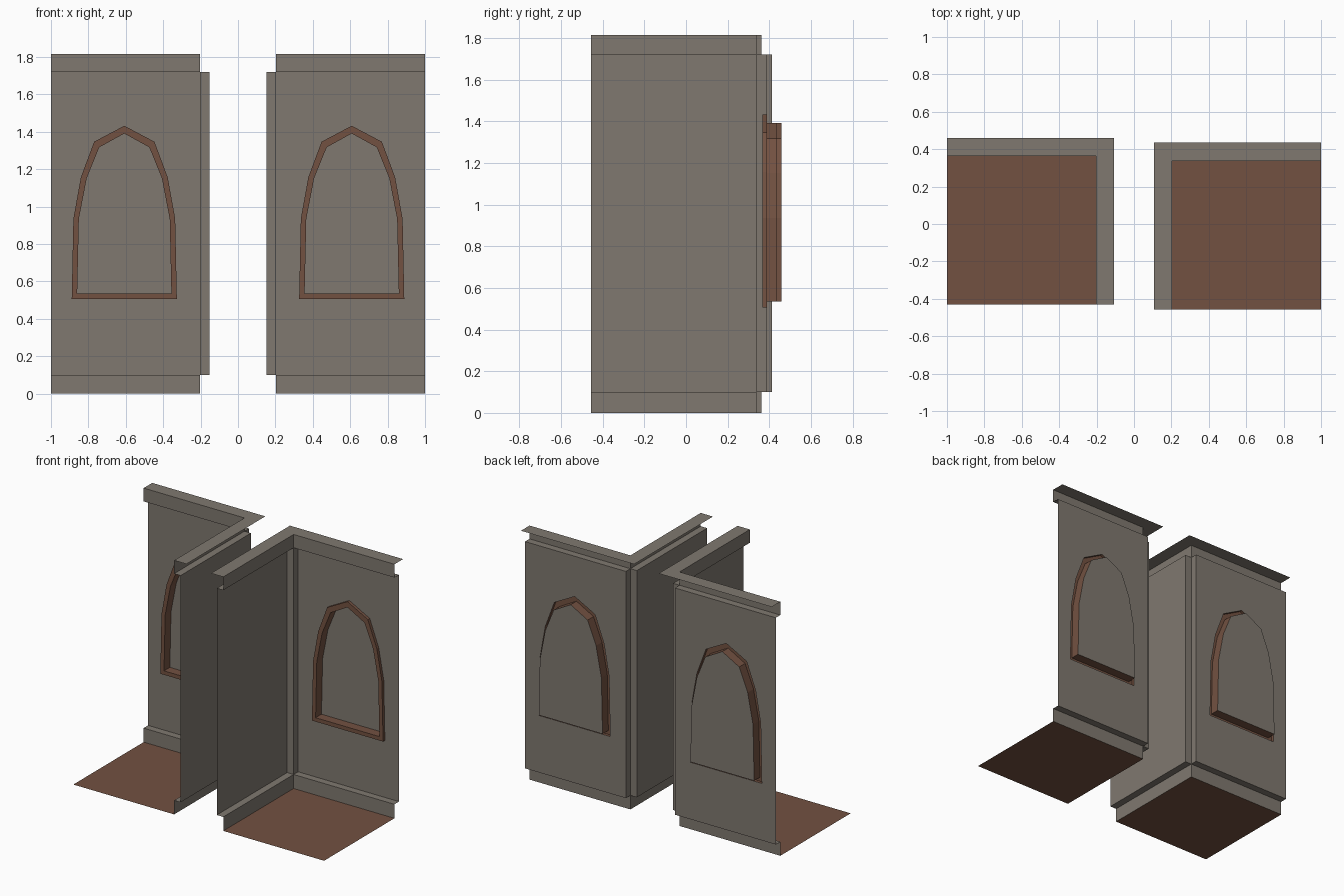
import bpy, bmesh
from mathutils import Vector

if "Cube" in bpy.data.objects:
    bpy.data.objects.remove(bpy.data.objects["Cube"])


def material(name, rgb):
    m = bpy.data.materials.new(name)
    m.diffuse_color = (*rgb, 1)
    m.use_nodes = True
    m.node_tree.nodes["Principled BSDF"].inputs["Base Color"].default_value = m.diffuse_color
    return m


STONE = material("grey_stone", (0.215, 0.19, 0.16))
WOOD = material("brown_wood", (0.17, 0.083, 0.053))

X0, X1 = 0.203, 1.0          # inner side wall face and open end
HALF = 0.397                 # half depth of the floor
REC, CAP = 0.051, 0.097      # recess of the wall panel, width of the cap
Z = (0.0, 0.10, 1.72, 1.815)
CX = 0.608                   # window centre

# half outlines of the pointed window: (half width, height)
OUTER = [(0.281, 0.507), (0.272, 0.935), (0.232, 1.157), (0.161, 1.347), (0, 1.432)]
INNER = [(0.252, 0.535), (0.243, 0.935), (0.201, 1.152), (0.134, 1.317), (0, 1.391)]


def outline(half, y):
    right = [(CX + w, y, z) for w, z in half]
    left = [(CX - w, y, z) for w, z in reversed(half[:-1])]
    return right + left


def finish(bm, name, mat, side, facing=None):
    """Mirror to the wanted side, turn faces towards a direction, link object."""
    bm.normal_update()
    for f in bm.faces:
        if facing and f.normal.dot(Vector(facing)) < 0:
            f.normal_flip()
    if side < 0:
        for v in bm.verts:
            v.co.x *= -1
        bmesh.ops.reverse_faces(bm, faces=bm.faces[:])
    me = bpy.data.meshes.new(name)
    bm.to_mesh(me)
    bm.free()
    me.materials.append(mat)
    ob = bpy.data.objects.new(name, me)
    bpy.context.collection.objects.link(ob)


def quads(polys, name, mat, side, facing=None):
    bm = bmesh.new()
    for p in polys:
        bm.faces.new([bm.verts.new(c) for c in p])
    bmesh.ops.remove_doubles(bm, verts=bm.verts[:], dist=1e-5)
    finish(bm, name, mat, side, facing)


def ring(a, b):
    n = len(a)
    return [(a[i], a[(i + 1) % n], b[(i + 1) % n], b[i]) for i in range(n)]


def corner_piece(tag, side, dy):
    y0, y1 = -HALF + dy, HALF + dy
    back = lambda u, off, z: (u, y1 + off, z)
    flank = lambda u, off, z: (X0 - off, u, z)

    # floor
    quads([[(X0, y0, 0), (X1, y0, 0), (X1, y1, 0), (X0, y1, 0)]],
          tag + "_floor", WOOD, side, (0, 0, 1))

    # skirting, cornice, ledges, cap and corner return of both walls
    for name, P, c, e, sgn, face in (("back", back, X0, X1, -1, (1, -1, 0)),
                                     ("side", flank, y1, y0, 1, (1, -1, 0))):
        def strip(o1, z1, o2, z2, c1=c, c2=c):
            return [P(c1, o1, z1), P(e, o1, z1), P(e, o2, z2), P(c2, o2, z2)]
        quads([strip(0, Z[0], 0, Z[1])], f"{tag}_{name}_skirting", STONE, side, face)
        quads([strip(0, Z[2], 0, Z[3])], f"{tag}_{name}_cornice", STONE, side, face)
        quads([strip(0, Z[1], REC, Z[1])], f"{tag}_{name}_lower_ledge", STONE, side, (0, 0, 1))
        quads([strip(0, Z[2], REC, Z[2])], f"{tag}_{name}_upper_ledge", STONE, side, (0, 0, -1))
        quads([strip(0, Z[3], CAP, Z[3], c, c + sgn * CAP)],
              f"{tag}_{name}_cap", STONE, side, (0, 0, 1))
        quads([[P(c, 0, Z[1]), P(c, REC, Z[1]), P(c, REC, Z[2]), P(c, 0, Z[2])]],
              f"{tag}_{name}_corner_return", STONE, side, face)

    # plain side wall
    quads([[flank(y0, REC, Z[1]), flank(y1, REC, Z[1]),
            flank(y1, REC, Z[2]), flank(y0, REC, Z[2])]],
          tag + "_side_wall", STONE, side, (1, 0, 0))

    # back wall with the window opening
    yw = y1 + REC
    bm = bmesh.new()
    rect = [(X0, yw, Z[1]), (X1, yw, Z[1]), (X1, yw, Z[2]), (X0, yw, Z[2])]
    for loop in (rect, outline(OUTER, yw)):
        vs = [bm.verts.new(c) for c in loop]
        for i, v in enumerate(vs):
            bm.edges.new((v, vs[(i + 1) % len(vs)]))
    bmesh.ops.triangle_fill(bm, edges=bm.edges[:], use_beauty=True, normal=(0, -1, 0))
    finish(bm, tag + "_back_wall", STONE, side, (0, -1, 0))

    # window frame: outer rim, front ring, deep reveal
    yf, yg = yw - 0.021, yw + 0.045
    ow, of = outline(OUTER, yw), outline(OUTER, yf)
    inf, ing = outline(INNER, yf), outline(INNER, yg)
    quads(ring(ow, of) + ring(of, inf) + ring(inf, ing), tag + "_window_frame", WOOD, side)

    # window pane at the back of the reveal
    quads([ing], tag + "_window_pane", STONE, side, (0, -1, 0))


corner_piece("right", 1, -0.059)
corner_piece("left", -1, -0.034)
